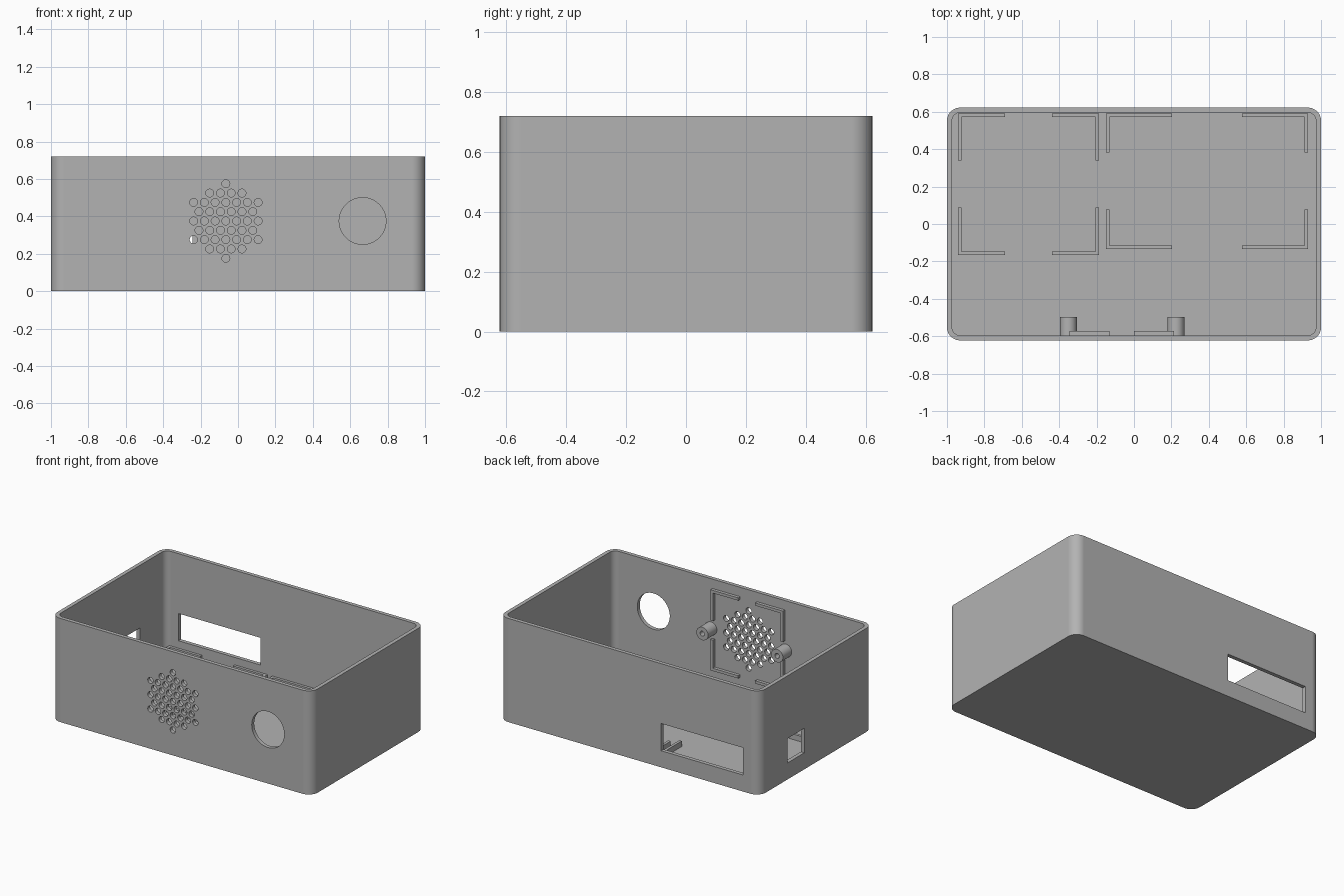
import bpy, bmesh, math
from mathutils import Matrix

cube = bpy.data.objects.get("Cube")
if cube:
    bpy.data.objects.remove(cube, do_unlink=True)

HX, HY, H, WALL = 1.0, 0.622, 0.72, 0.027
RIB, RIB_TOP = 0.019, 0.065
FRONT_IN = -HY + WALL              # inner face of the front wall
GRILLE_X, GRILLE_Z = -0.065, 0.375

grey = bpy.data.materials.new("plain grey")
grey.use_nodes = True
grey.diffuse_color = (0.45, 0.45, 0.45, 1)
grey.node_tree.nodes["Principled BSDF"].inputs["Base Color"].default_value = grey.diffuse_color


def finish(name, bm):
    bmesh.ops.recalc_face_normals(bm, faces=bm.faces)
    mesh = bpy.data.meshes.new(name)
    bm.to_mesh(mesh)
    bm.free()
    mesh.materials.append(grey)
    obj = bpy.data.objects.new(name, mesh)
    bpy.context.collection.objects.link(obj)
    return obj


def add_box(bm, x0, x1, y0, y1, z0, z1):
    m = Matrix.Translation(((x0 + x1) / 2, (y0 + y1) / 2, (z0 + z1) / 2))
    bmesh.ops.create_cube(bm, size=1, matrix=m @ Matrix.Diagonal((x1 - x0, y1 - y0, z1 - z0, 1)))


def add_rod(bm, x, z, r, y0, y1, sides):
    m = Matrix.Translation((x, (y0 + y1) / 2, z)) @ Matrix.Rotation(math.pi / 2, 4, 'X')
    bmesh.ops.create_cone(bm, cap_ends=True, segments=sides, radius1=r, radius2=r,
                          depth=y1 - y0, matrix=m)


def rounded_block(name, hx, hy, r, z0, z1, steps=16):
    bm = bmesh.new()
    ring = []
    for q, (sx, sy) in enumerate([(1, 1), (-1, 1), (-1, -1), (1, -1)]):
        for i in range(steps + 1):
            a = (q + i / steps) * math.pi / 2
            ring.append(bm.verts.new((sx * (hx - r) + r * math.cos(a),
                                      sy * (hy - r) + r * math.sin(a), z0)))
    base = bm.faces.new(ring)
    ext = bmesh.ops.extrude_face_region(bm, geom=[base], use_keep_orig=True)
    top = [v for v in ext["geom"] if isinstance(v, bmesh.types.BMVert)]
    bmesh.ops.translate(bm, verts=top, vec=(0, 0, z1 - z0))
    return finish(name, bm)


def cut(obj, cutters):
    for c in cutters:
        mod = obj.modifiers.new("cut", 'BOOLEAN')
        mod.operation, mod.solver, mod.object = 'DIFFERENCE', 'EXACT', c
    dg = bpy.context.evaluated_depsgraph_get()
    mesh = bpy.data.meshes.new_from_object(obj.evaluated_get(dg))
    obj.modifiers.clear()
    obj.data = mesh
    for c in cutters:
        bpy.data.objects.remove(c, do_unlink=True)


def smooth(obj):
    bpy.ops.object.select_all(action='DESELECT')
    obj.select_set(True)
    bpy.context.view_layer.objects.active = obj
    bpy.ops.object.shade_smooth_by_angle(angle=math.radians(30))
    obj.modifiers.new("even normals", 'WEIGHTED_NORMAL').keep_sharp = True


# Open case: rounded shell with port, dial and speaker openings
case = rounded_block("case", HX, HY, 0.07, 0, H)
cavity = rounded_block("cavity_cutter", HX - WALL, HY - WALL, 0.043, WALL, H + 0.1)
bm = bmesh.new()
add_box(bm, -0.875, -0.244, 0.5, 0.7, 0.115, 0.304)      # back port
add_box(bm, -1.1, -0.9, 0.13, 0.315, 0.115, 0.285)       # side port
add_rod(bm, 0.666, GRILLE_Z, 0.125, -0.7, -0.55, 64)     # dial opening
pitch = 0.0575
for row in range(-4, 5):
    count = [7, 6, 7, 4, 1][abs(row)]
    for i in range(count):
        add_rod(bm, GRILLE_X + (i - (count - 1) / 2) * pitch,
                GRILLE_Z + row * pitch * math.sqrt(3) / 2, 0.021, -0.7, -0.55, 24)
openings = finish("opening_cutter", bm)
cut(case, [cavity, openings])
smooth(case)


# L-shaped corner ribs around a rectangle, drawn in plane coordinates (u, v)
def corner_ribs(name, u0, u1, v0, v1, leg_u, leg_v, place):
    bm = bmesh.new()
    for u, du in ((u0, 1), (u1, -1)):
        for v, dv in ((v0, 1), (v1, -1)):
            for lu, s, lv in ((leg_u, 0, RIB), (RIB, RIB, leg_v)):
                us = sorted((u, u + du * lu))
                vs = sorted((v + dv * s, v + dv * lv))
                place(bm, *us, *vs)
    return finish(name, bm)


def on_floor(bm, u0, u1, v0, v1):
    add_box(bm, u0, u1, v0, v1, WALL - 0.005, RIB_TOP)


def on_front(bm, u0, u1, v0, v1):
    add_box(bm, u0, u1, FRONT_IN - 0.005, FRONT_IN + 0.022, v0, v1)


corner_ribs("right_board_ribs", -0.942, -0.187, -0.165, 0.592, 0.252, 0.252, on_floor)
corner_ribs("left_board_ribs", -0.15, 0.93, -0.133, 0.592, 0.353, 0.21, on_floor)
corner_ribs("speaker_ribs", GRILLE_X - 0.279, GRILLE_X + 0.279, GRILLE_Z - 0.28,
            GRILLE_Z + 0.28, 0.214, 0.214, on_front)

# Screw posts beside the speaker, each with a blind hole
for side, x in (("right", -0.351), ("left", 0.224)):
    bm = bmesh.new()
    add_rod(bm, x, GRILLE_Z, 0.045, FRONT_IN - 0.005, -0.498, 32)
    post = finish(side + "_screw_post", bm)
    bm = bmesh.new()
    add_rod(bm, x, GRILLE_Z, 0.017, FRONT_IN + 0.005, -0.4, 24)
    cut(post, [finish("screw_hole_cutter", bm)])
    smooth(post)
